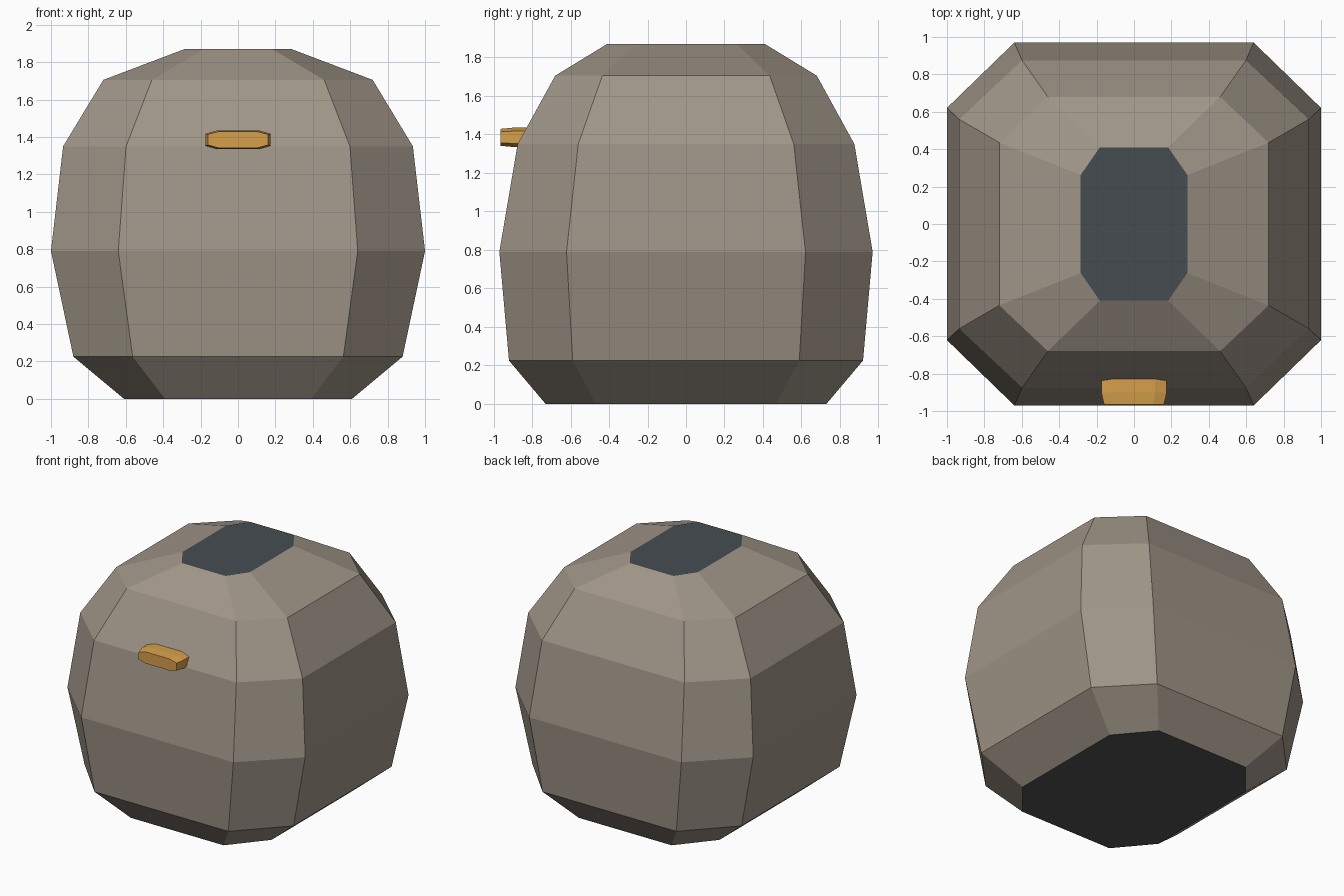
import bpy

cube = bpy.data.objects.get("Cube")
if cube:
    bpy.data.objects.remove(cube, do_unlink=True)


def material(name, rgb):
    mat = bpy.data.materials.new(name)
    mat.use_nodes = True
    mat.diffuse_color = (*rgb, 1)
    mat.node_tree.nodes["Principled BSDF"].inputs["Base Color"].default_value = (*rgb, 1)
    return mat


stone = material("warm stone", (0.35, 0.30, 0.245))
slate = material("dark slate", (0.06, 0.073, 0.082))
charcoal = material("charcoal base", (0.085, 0.087, 0.087))
gold = material("gold", (0.67, 0.35, 0.07))

FLAT = 0.64  # flat share of each octagon side


def octagon(a, b):
    """Counter-clockwise chamfered rectangle with half sizes a and b."""
    c, d = a * FLAT, b * FLAT
    return [(a, -d), (a, d), (c, b), (-c, b), (-a, d), (-a, -d), (-c, -b), (c, -b)]


def loft(name, rings, place, materials):
    """Skin octagonal rings (half a, half b, offset) and cap both ends."""
    verts = [place(u, v, w) for a, b, w in rings for u, v in octagon(a, b)]
    faces = [list(range(8))[::-1]]
    for r in range(len(rings) - 1):
        for i in range(8):
            j = (i + 1) % 8
            faces.append([r * 8 + i, r * 8 + j, r * 8 + 8 + j, r * 8 + 8 + i])
    last = len(rings) * 8
    faces.append(list(range(last - 8, last)))
    mesh = bpy.data.meshes.new(name)
    mesh.from_pydata(verts, [], faces)
    for mat in materials:
        mesh.materials.append(mat)
    obj = bpy.data.objects.new(name, mesh)
    bpy.context.collection.objects.link(obj)
    return obj


# Faceted body: half width, half depth, height of each ring
body = loft("body", [
    (0.61, 0.73, 0.0),
    (0.88, 0.92, 0.225),
    (1.0, 0.97, 0.79),
    (0.935, 0.875, 1.35),
    (0.72, 0.68, 1.705),
    (0.285, 0.41, 1.87),
], lambda u, v, w: (u, v, w), [stone, slate, charcoal])

# Dark flat cap on top and dark underside
body.data.polygons[-1].material_index = 1
body.data.polygons[0].material_index = 2

# Small gold beak, tapering slightly towards the front
loft("beak", [
    (0.175, 0.05, 0.80),
    (0.175, 0.05, 0.90),
    (0.16, 0.044, 0.965),
], lambda u, v, w: (u, -w, 1.385 + v), [gold])
